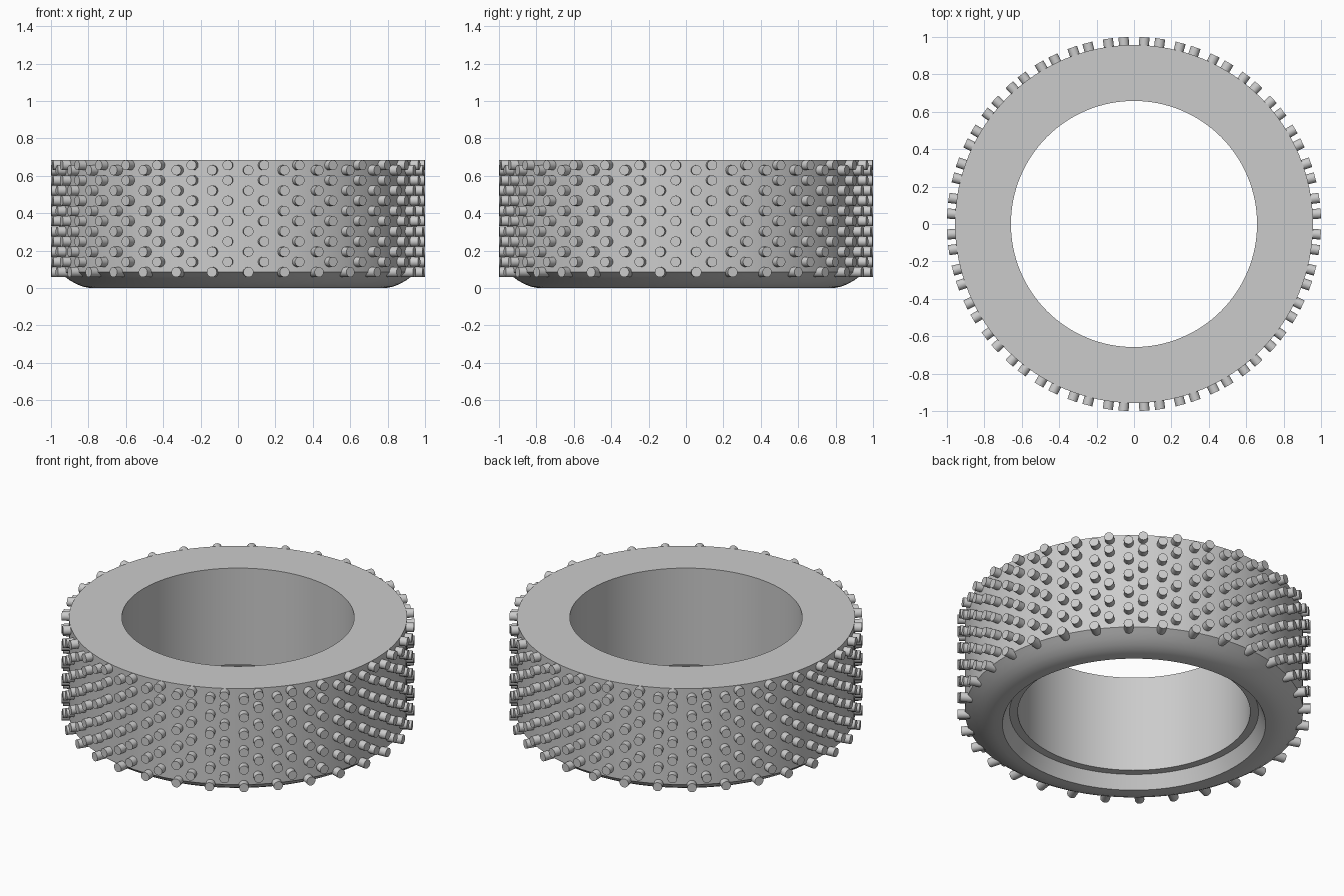
import bpy, bmesh, math
from mathutils import Matrix, Vector

cube = bpy.data.objects.get("Cube")
if cube:
    bpy.data.objects.remove(cube, do_unlink=True)

rubber = bpy.data.materials.new("grey rubber")
rubber.use_nodes = True
grey = (0.6, 0.6, 0.6, 1)
rubber.diffuse_color = grey
rubber.node_tree.nodes["Principled BSDF"].inputs["Base Color"].default_value = grey


def finish(bm, name, angle):
    """Turn a bmesh into a smooth-shaded object with sharp edges kept."""
    bmesh.ops.recalc_face_normals(bm, faces=bm.faces)
    mesh = bpy.data.meshes.new(name)
    bm.to_mesh(mesh)
    bm.free()
    mesh.materials.append(rubber)
    obj = bpy.data.objects.new(name, mesh)
    bpy.context.collection.objects.link(obj)
    bpy.ops.object.select_all(action='DESELECT')
    obj.select_set(True)
    bpy.context.view_layer.objects.active = obj
    bpy.ops.object.shade_smooth_by_angle(angle=math.radians(angle))
    return obj


# Tyre body: closed cross-section (radius, height) spun around z
TOP, OUTER, INNER = 0.685, 0.957, 0.658
profile = [(INNER, TOP), (OUTER, TOP), (OUTER, 0.085),
           (0.93, 0.064), (0.90, 0.042), (0.865, 0.022), (0.83, 0.008), (0.79, 0),
           (0.745, 0), (0.705, 0.08), (INNER, 0.08)]
bm = bmesh.new()
verts = [bm.verts.new((r, 0, z)) for r, z in profile]
edges = [bm.edges.new((verts[i - 1], verts[i])) for i in range(len(verts))]
bmesh.ops.spin(bm, geom=verts + edges, cent=(0, 0, 0), axis=(0, 0, 1),
               angle=math.tau, steps=128, use_merge=True)
bmesh.ops.remove_doubles(bm, verts=bm.verts, dist=1e-5)
finish(bm, "tyre_body", 25)

# Tread studs: two staggered sets of columns around the tread
COLUMNS, SHIFT, PITCH = 32, 3.2, 0.109
rows_low = [0.085 + PITCH * i for i in range(6)]
rows_high = [0.14 + PITCH * i for i in range(5)] + [0.657]
bm = bmesh.new()
for shift, rows in ((SHIFT, rows_low), (-SHIFT, rows_high)):
    for c in range(COLUMNS):
        turn = Matrix.Rotation(math.radians(shift) + math.tau * c / COLUMNS, 4, 'Z')
        for z in rows:
            place = (turn @ Matrix.Translation(Vector((0, -0.965, z)))
                     @ Matrix.Rotation(math.pi / 2, 4, 'X'))
            bmesh.ops.create_cone(bm, cap_ends=True, segments=20, radius1=0.027,
                                  radius2=0.027, depth=0.07, matrix=place)
finish(bm, "tread_studs", 40)
